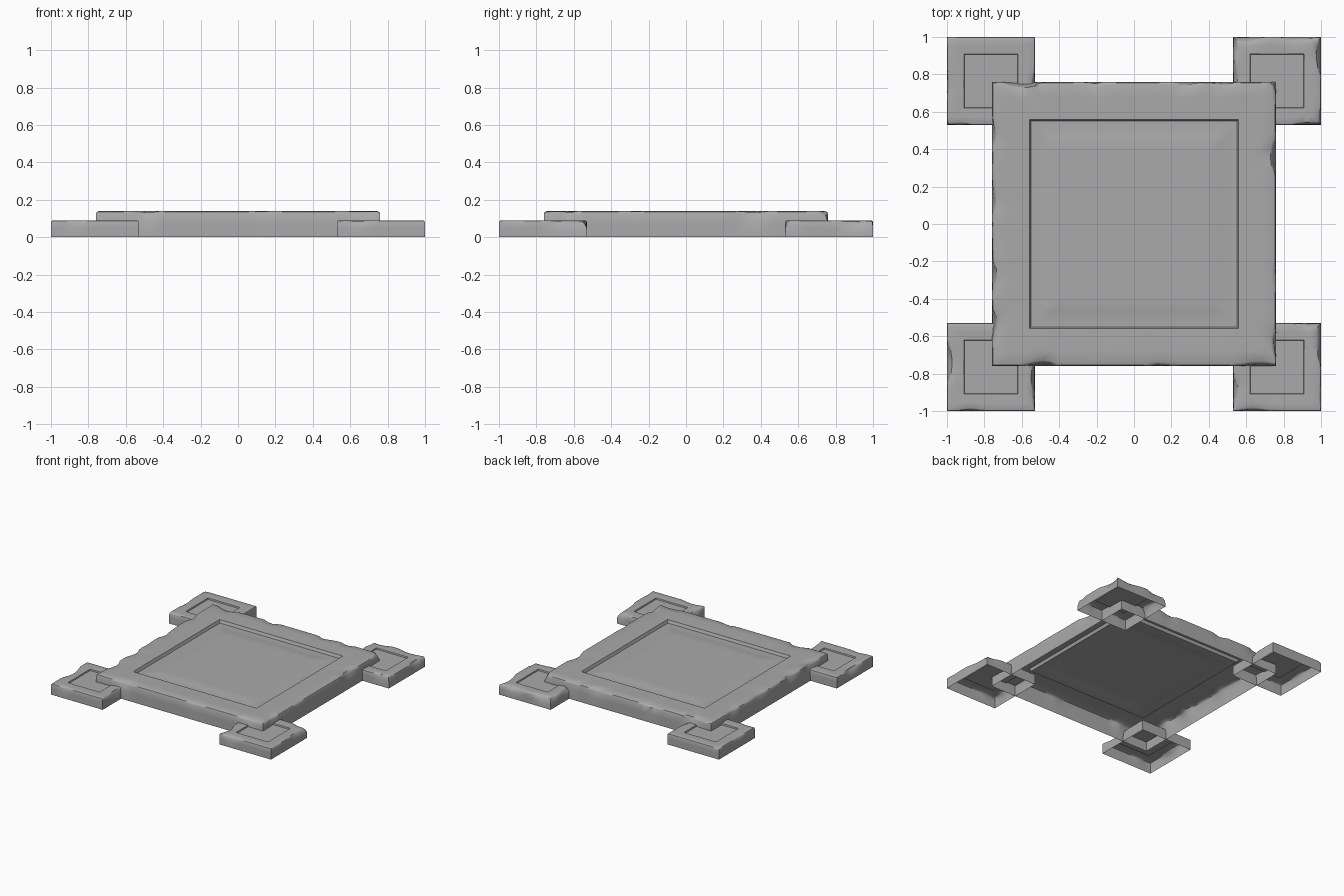
import bpy, bmesh, math, random
from mathutils import Vector, noise

cube = bpy.data.objects.get("Cube")
if cube:
    bpy.data.objects.remove(cube, do_unlink=True)

stone = bpy.data.materials.new("grey stone")
stone.use_nodes = True
color = (0.4, 0.4, 0.4, 1)
stone.diffuse_color = color
stone.node_tree.nodes["Principled BSDF"].inputs["Base Color"].default_value = color

rng = random.Random(4)


def square_ring(half, z, steps):
    """Evenly spaced points around a square, counter-clockwise."""
    points = []
    for side in range(4):
        turn = side * math.pi / 2
        c, s = round(math.cos(turn)), round(math.sin(turn))
        for i in range(steps):
            x, y = half, half * (2 * i / steps - 1)
            points.append(Vector((x * c - y * s, x * s + y * c, z)))
    return points


def worn_slab(name, center, profile, steps, wear):
    """Open-bottomed slab from nested square rings: (half width, height, wear share)."""
    bm = bmesh.new()
    offset = Vector((rng.uniform(0, 50), rng.uniform(0, 50), 0))
    rings = []
    for half, z, share in profile:
        ring = []
        for p in square_ring(half, z, steps):
            # chips pull the rim inward and down where the noise peaks
            chip = max(0, noise.noise(p * 6 + offset)) * wear * share
            inward = Vector((p.x, p.y, 0)) * (-chip / half)
            ring.append(bm.verts.new(p + inward - Vector((0, 0, chip * 0.5))))
        rings.append(ring)
    for low, high in zip(rings, rings[1:]):
        for i in range(len(low)):
            j = (i + 1) % len(low)
            bm.faces.new((low[i], low[j], high[j], high[i]))
    bm.faces.new(rings[-1])
    mesh = bpy.data.meshes.new(name)
    bm.to_mesh(mesh)
    bm.free()
    mesh.materials.append(stone)
    obj = bpy.data.objects.new(name, mesh)
    obj.location = (center[0], center[1], 0)
    bpy.context.collection.objects.link(obj)
    bpy.ops.object.select_all(action="DESELECT")
    obj.select_set(True)
    bpy.context.view_layer.objects.active = obj
    bpy.ops.object.shade_smooth_by_angle(angle=math.radians(40))


# Main slab: walls, worn rim, flat border, groove and slightly raised panel
worn_slab("main_slab", (0, 0), [
    (0.76, 0, 0), (0.76, 0.07, 0.1), (0.76, 0.125, 0.9), (0.755, 0.135, 1),
    (0.742, 0.14, 0.7), (0.68, 0.14, 0.1), (0.56, 0.138, 0), (0.55, 0.115, 0),
    (0.50, 0.114, 0), (0.46, 0.12, 0), (0.42, 0.124, 0), (0.38, 0.124, 0),
], 36, 0.05)

# Corner blocks with a shallow inset square
for y, end in ((-0.765, "front"), (0.765, "back")):
    for x, side in ((-0.765, "right"), (0.765, "left")):
        worn_slab(f"{end}_{side}_corner_block", (x, y), [
            (0.235, 0, 0), (0.235, 0.05, 0.1), (0.235, 0.08, 0.9), (0.232, 0.087, 1),
            (0.224, 0.09, 0.7), (0.19, 0.09, 0.1), (0.145, 0.088, 0), (0.142, 0.078, 0),
        ], 16, 0.04)
